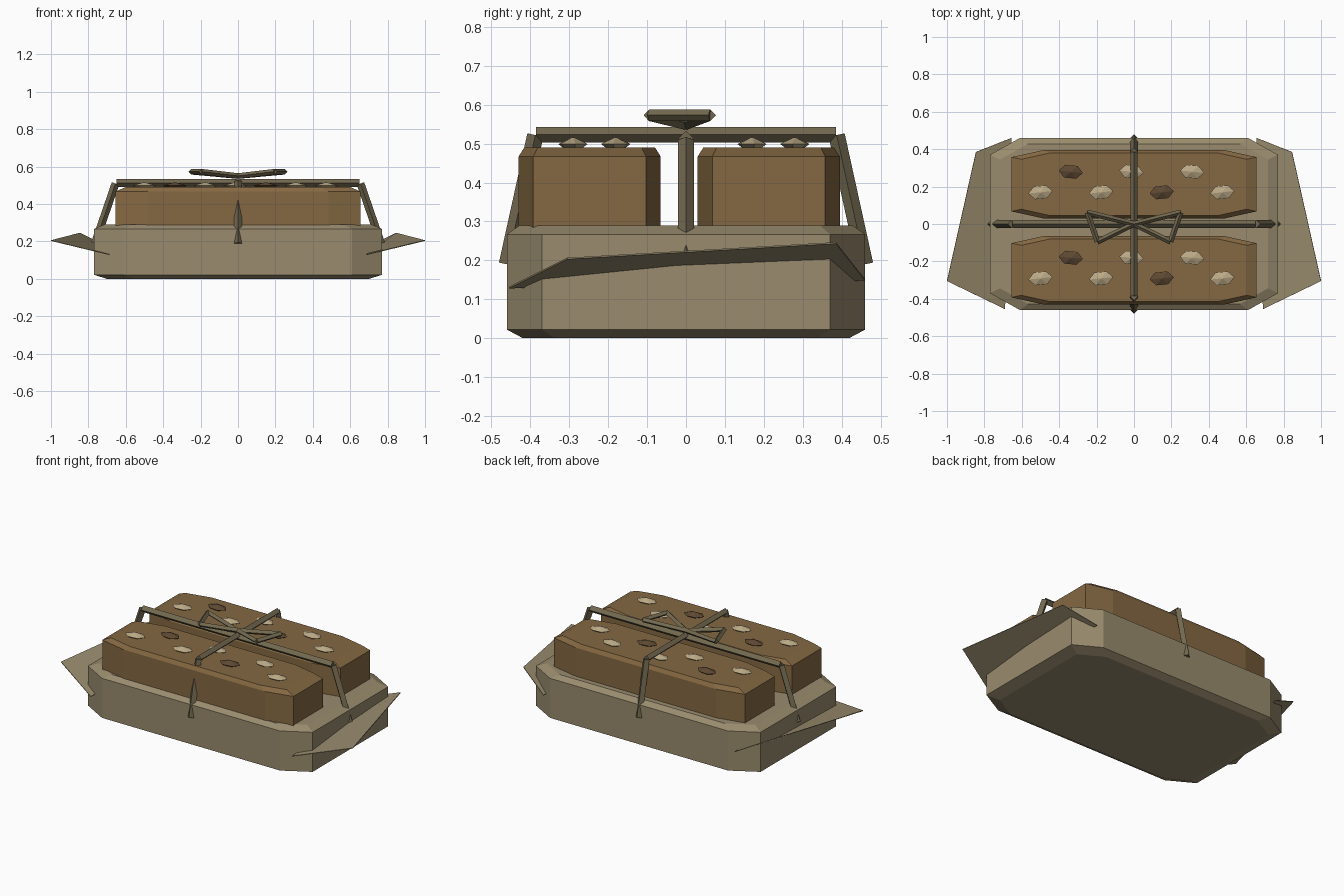
import bpy, bmesh, math
from mathutils import Vector

if "Cube" in bpy.data.objects:
    bpy.data.objects.remove(bpy.data.objects["Cube"])


def material(name, rgb):
    m = bpy.data.materials.new(name)
    m.diffuse_color = (*rgb, 1)
    m.use_nodes = True
    m.node_tree.nodes["Principled BSDF"].inputs["Base Color"].default_value = m.diffuse_color
    return m


PAPER = material("paper", (0.32, 0.26, 0.155))
BAR = material("baked_oat", (0.235, 0.14, 0.055))
STRING = material("string", (0.17, 0.14, 0.08))
SEED = material("light_seed", (0.50, 0.40, 0.24))
RAISIN = material("dark_seed", (0.11, 0.065, 0.032))


def finish(name, bm, mat):
    bmesh.ops.recalc_face_normals(bm, faces=bm.faces)
    me = bpy.data.meshes.new(name)
    bm.to_mesh(me)
    bm.free()
    ob = bpy.data.objects.new(name, me)
    bpy.context.collection.objects.link(ob)
    me.materials.append(mat)
    return ob


def loft(name, rings, mat):
    """Closed solid through stacked rings of equal point count."""
    bm = bmesh.new()
    vs = [[bm.verts.new(p) for p in r] for r in rings]
    n = len(vs[0])
    for a, b in zip(vs, vs[1:]):
        for i in range(n):
            j = (i + 1) % n
            bm.faces.new((a[i], a[j], b[j], b[i]))
    bm.faces.new(vs[0][::-1])
    bm.faces.new(vs[-1])
    return finish(name, bm, mat)


def octagon_block(name, cy, hx, hy, cx_in, cy_in, levels, mat):
    """Corner-cut block; levels are (z, outline scale)."""
    out = [(hx, -cy_in), (hx, cy_in), (cx_in, hy), (-cx_in, hy),
           (-hx, cy_in), (-hx, -cy_in), (-cx_in, -hy), (cx_in, -hy)]
    loft(name, [[(x * s, cy + y * s, z) for x, y in out] for z, s in levels], mat)


def rod(name, a, b, r, mat=STRING):
    """Four-sided string segment with its edge facing up."""
    a, b = Vector(a), Vector(b)
    d = (b - a).normalized()
    side = d.cross(Vector((0, 0, 1))).normalized()
    up = side.cross(d)
    ring = [side * r, up * r, -side * r, -up * r]
    loft(name, [[a + o for o in ring], [b + o for o in ring]], mat)


# wrapped paper base
octagon_block("paper_base", 0, 0.77, 0.46, 0.61, 0.37,
              [(0, 0.91), (0.022, 1), (0.267, 1), (0.29, 0.93)], PAPER)

# two bars with seeds on top
for label, cy in (("front", -0.2475), ("back", 0.2125)):
    octagon_block(label + "_bar", cy, 0.655, 0.1825, 0.485, 0.145,
                  [(0.265, 0.93), (0.285, 1), (0.467, 1), (0.49, 0.92)], BAR)
    for i in range(7):
        x = -0.5 + 0.162 * i
        y = cy + (0.067 if i % 2 else -0.043)
        rot = -0.1 if i % 2 else 0.1
        rings = []
        for z, s in ((0.482, 0.4), (0.499, 1), (0.516, 0.08)):
            ring = []
            for k in range(6):
                a = k * math.pi / 3
                px, py = 0.065 * s * math.cos(a), 0.04 * s * math.sin(a)
                ring.append((x + px * math.cos(rot) - py * math.sin(rot),
                             y + px * math.sin(rot) + py * math.cos(rot), z))
            rings.append(ring)
        loft(f"{label}_seed_{i + 1}", rings, RAISIN if i in (1, 4) else SEED)

# crossed strings, running over the top and down each side
rod("long_string", (-0.65, 0, 0.512), (0.65, 0, 0.512), 0.021)
rod("cross_string", (0, -0.385, 0.523), (0, 0.385, 0.523), 0.02)
for s, label in ((-1, "a"), (1, "b")):
    rod("long_string_end_" + label, (s * 0.655, 0, 0.51), (s * 0.765, 0, 0.19), 0.021)
    rod("cross_string_end_" + label, (0, s * 0.387, 0.522), (0, s * 0.46, 0.19), 0.021)

    # bow loop
    pts = [(0, 0, 0.55), (s * 0.25, 0.062, 0.573), (s * 0.195, -0.095, 0.573)]
    for k in range(3):
        rod(f"bow_loop_{label}_{k + 1}", pts[k], pts[(k + 1) % 3], 0.015)

    # folded paper flap
    bm = bmesh.new()
    v = [bm.verts.new((s * x, y, z)) for x, y, z in
         ((0.69, -0.455, 0.13), (1.0, -0.305, 0.205),
          (0.845, 0.385, 0.245), (0.655, 0.46, 0.15))]
    bm.faces.new(v if s > 0 else v[::-1])
    flap = finish("paper_flap_" + label, bm, PAPER)
    thick = flap.modifiers.new("thickness", 'SOLIDIFY')
    thick.thickness = 0.004
    thick.offset = 0
